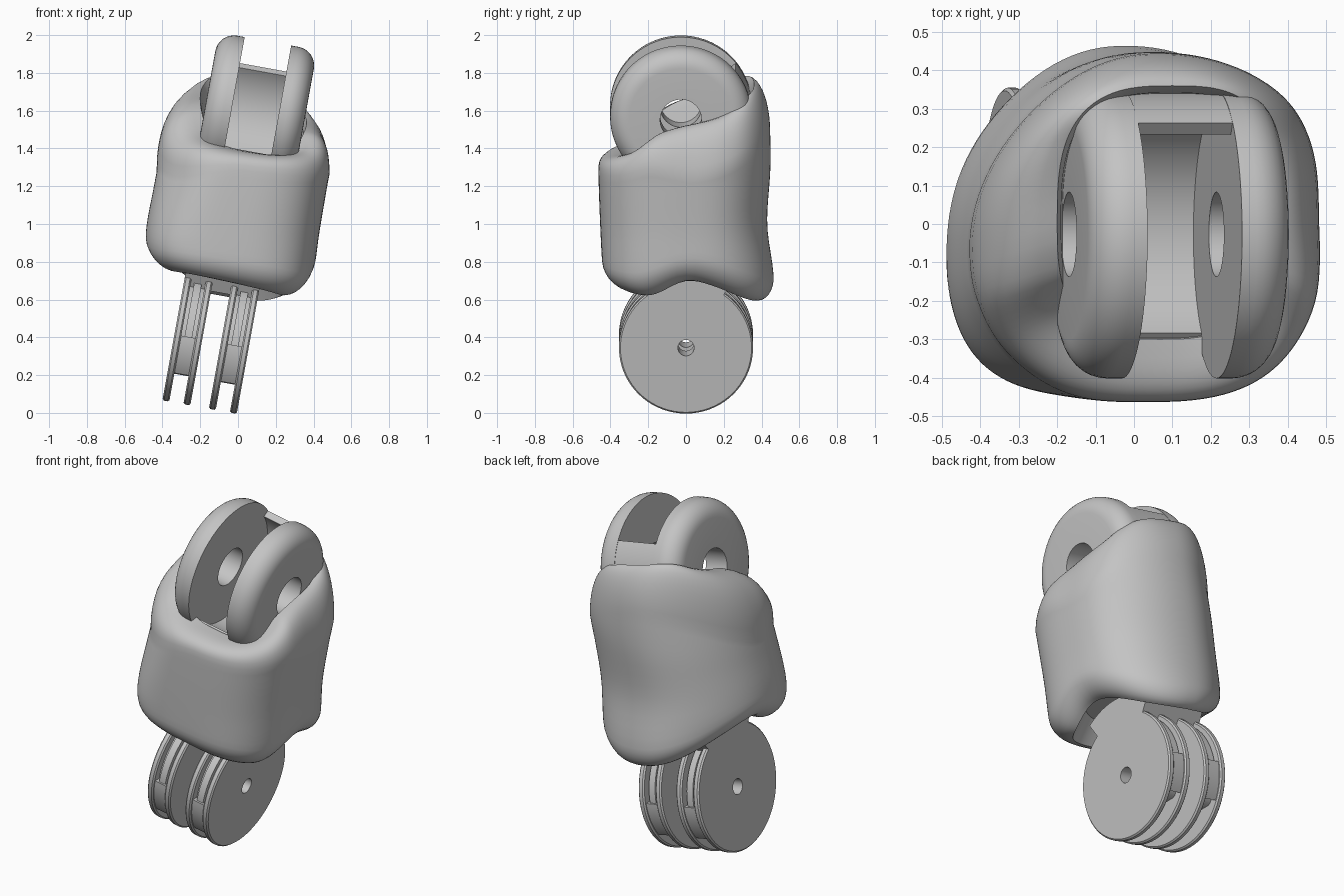
import bpy, bmesh, math
from mathutils import Matrix, Vector

cube = bpy.data.objects.get("Cube")
if cube:
    bpy.data.objects.remove(cube)

grey = bpy.data.materials.new("plain grey")
grey.use_nodes = True
grey.diffuse_color = (0.55, 0.55, 0.55, 1)
grey.node_tree.nodes["Principled BSDF"].inputs["Base Color"].default_value = (0.55, 0.55, 0.55, 1)

TILT = Matrix.Rotation(math.radians(10.3), 4, 'Y')
LOWER = Matrix.Translation((-0.14, 0, 0.38)) @ TILT
UPPER = LOWER @ Matrix.Translation((0.01, -0.027, 1.24))


def finish(name, bm, matrix=Matrix(), angle=35):
    bmesh.ops.recalc_face_normals(bm, faces=bm.faces[:])
    mesh = bpy.data.meshes.new(name)
    bm.to_mesh(mesh)
    bm.free()
    mesh.transform(matrix)
    mesh.materials.append(grey)
    obj = bpy.data.objects.new(name, mesh)
    bpy.context.collection.objects.link(obj)
    bpy.ops.object.select_all(action='DESELECT')
    obj.select_set(True)
    bpy.context.view_layer.objects.active = obj
    bpy.ops.object.shade_smooth_by_angle(angle=math.radians(angle))


def turn(name, profile, matrix, start=0, end=360, low=-9, steps=72):
    """Sweep a closed (x, radius) profile around the x axis, flattened below low."""
    bm = bmesh.new()
    full = end - start == 360
    rings = []
    for i in range(steps if full else steps + 1):
        a = math.radians(start + (end - start) * i / steps)
        rings.append([bm.verts.new((x, r * math.cos(a), max(low, r * math.sin(a))))
                      for x, r in profile])
    n = len(profile)
    for i in range(steps):
        a, b = rings[i], rings[(i + 1) % len(rings)]
        for j in range(n):
            k = (j + 1) % n
            bm.faces.new((a[j], a[k], b[k], b[j]))
    if not full:
        bm.faces.new(rings[0])
        bm.faces.new(rings[-1])
    finish(name, bm, matrix)


def band(x0, x1, r0, r1):
    return [(x0, r0), (x0, r1), (x1, r1), (x1, r0)]


def curve(points, t):
    """Smooth curve through (position, value) pairs."""
    t = min(max(t, points[0][0]), points[-1][0])
    slopes = []
    for i in range(len(points)):
        a, b = points[max(i - 1, 0)], points[min(i + 1, len(points) - 1)]
        slopes.append((b[1] - a[1]) / (b[0] - a[0]))
    for i, ((x0, y0), (x1, y1)) in enumerate(zip(points, points[1:])):
        if t <= x1:
            h, s = x1 - x0, (t - x0) / (x1 - x0)
            blend = s * s * (3 - 2 * s)
            return (y0 + (y1 - y0) * blend + h * s * (1 - s) ** 2 * slopes[i]
                    - h * s * s * (1 - s) * slopes[i + 1])


# Outer wall limits by height, and rim heights by depth
LEFT = [(0.6, 0.43), (0.8, 0.475), (0.95, 0.488), (1.2, 0.445), (1.4, 0.405), (1.75, 0.32)]
RIGHT = [(0.6, 0.38), (0.8, 0.41), (0.95, 0.43), (1.2, 0.472), (1.4, 0.505), (1.75, 0.47)]
FRONT = [(0.6, 0.43), (0.9, 0.45), (1.35, 0.465), (1.75, 0.46)]
BACK = [(0.6, 0.47), (0.75, 0.462), (1.0, 0.43), (1.3, 0.447), (1.5, 0.445), (1.75, 0.43)]
TOP_RIM = [(-0.3, 1.38), (-0.22, 1.43), (-0.12, 1.53), (0.2, 1.62), (0.36, 1.73)]
SHOULDER = [(-0.3, 0.10), (-0.2, 0.14), (0, 0.27), (0.2, 0.28), (0.36, 0.24)]
BOTTOM_RIM = [(-0.45, 0.635), (-0.25, 0.635), (0, 0.715), (0.2, 0.68), (0.46, 0.555)]
# Hold of the corner that rounds off with height
CORNER = [(0.9, 0), (1.4, 1.5)]


def oval(a, left, right, front, back, power):
    c, s = math.cos(a), math.sin(a)
    x = (right - left) / 2 + (right + left) / 2 * math.copysign(abs(c) ** (2 / power), c)
    y = (back if s > 0 else front) * math.copysign(abs(s) ** (2 / power), s)
    return Vector((x, y))


def wall(a, z):
    c, s = math.cos(a), math.sin(a)
    power = 2.45 - 0.3 * s + 0.15 * c - curve(CORNER, z) * max(0, -c) * max(0, -s)
    edge = oval(a, curve(LEFT, z), curve(RIGHT, z), curve(FRONT, z), curve(BACK, z), power)
    edge.y -= 0.07 * max(0, -c) ** 2
    return edge


def column(a):
    """One strip of the shell, from the underside over the wall into the socket."""
    c, s = math.cos(a), math.sin(a)
    opening = oval(a, 0.2, 0.375, 0.3, 0.36, 3)
    rim = curve(TOP_RIM, opening.y) - 0.17 * (opening.x - 0.1)
    rim += 0.07 * max(0, math.cos(a - math.radians(150))) ** 3
    shoulder = rim - curve(SHOULDER, opening.y) - 0.12 * max(0, -c)
    opening.x += 0.09 * (rim - 1.6) * (1 + c)
    base = wall(a, 0.75)
    foot = curve(BOTTOM_RIM, base.y) - 0.165 * (base.x - 0.3)
    middle = Vector((-0.05, 0))
    points = [(middle + (base - middle) * 0.6, 0.8)]
    lip = 0.12
    inset = 0.24 - 0.08 * max(0, s)
    for i in range(8):
        t = math.pi / 2 * i / 7
        z = foot + lip * (1 - math.cos(t))
        points.append((middle + (wall(a, z) - middle) * (1 - inset * (1 - math.sin(t))), z))
    for i in range(1, 14):
        z = foot + lip + (shoulder - foot - lip) * i / 13
        points.append((wall(a, z), z))
    # Tight rounding at the front, fuller rounding behind
    sharp = 0.85 + 0.2 * s
    for i in range(1, 11):
        t = math.pi / 2 * i / 10
        z = shoulder + (rim - shoulder) * math.sin(t) ** sharp
        points.append((opening.lerp(wall(a, shoulder), max(0, math.cos(t)) ** sharp), z))
    points.append((opening * 0.95, rim - 0.05))
    points.append((opening * 0.85, 1.2))
    return points


# Shell body
bm = bmesh.new()
count = 112
strips = [[bm.verts.new((p.x, p.y, z)) for p, z in column(2 * math.pi * i / count)]
          for i in range(count)]
for i in range(count):
    a, b = strips[i], strips[(i + 1) % count]
    for j in range(len(a) - 1):
        bm.faces.new((a[j], b[j], b[j + 1], a[j + 1]))
bm.faces.new([s[0] for s in strips])
bm.faces.new([s[-1] for s in strips])
finish("shell_body", bm, angle=50)

# Upper fork lobes with rounded outer edges, and the curved web behind them
for side, label in ((-1, "right"), (1, "left")):
    rounded = [(side * (0.165 + 0.1 * math.sin(t)), 0.275 + 0.1 * math.cos(t))
               for t in (math.pi / 2 * i / 8 for i in range(9))]
    turn(label + "_upper_lobe",
         [(side * 0.125, 0.11), (side * 0.125, 0.375)] + rounded + [(side * 0.265, 0.11)], UPPER)
turn("upper_web", band(-0.13, 0.13, 0.335, 0.373), UPPER, -140, 39)

# Lower hinge: two grooved wheels, each a pair of thin rims around a flattened core
for side, label in ((-1, "right"), (1, "left")):
    for u, part in ((0.05, "inner"), (0.163, "outer")):
        v = u + 0.037
        turn(f"{label}_{part}_rim",
             [(side * u, 0.043), (side * u, 0.347), (side * (u + 0.008), 0.355),
              (side * (v - 0.008), 0.355), (side * v, 0.347), (side * v, 0.043)], LOWER)
    turn(label + "_wheel_core", band(side * 0.08, side * 0.17, 0.043, 0.305), LOWER, low=-0.205)
    # Raised strip over the top of the groove, filled blocks lower at front and back
    turn(label + "_groove_strip", band(side * 0.105, side * 0.145, 0.29, 0.33), LOWER, 0, 180)
    for start, part in ((180, "front"), (-36, "back")):
        turn(f"{label}_{part}_groove_block", band(side * 0.08, side * 0.17, 0.25, 0.342),
             LOWER, start, start + 36, steps=12)

# Curved neck joining the hinge to the shell
turn("hinge_neck", band(-0.2, 0.2, 0.3, 0.44), LOWER, 55, 120, steps=32)
